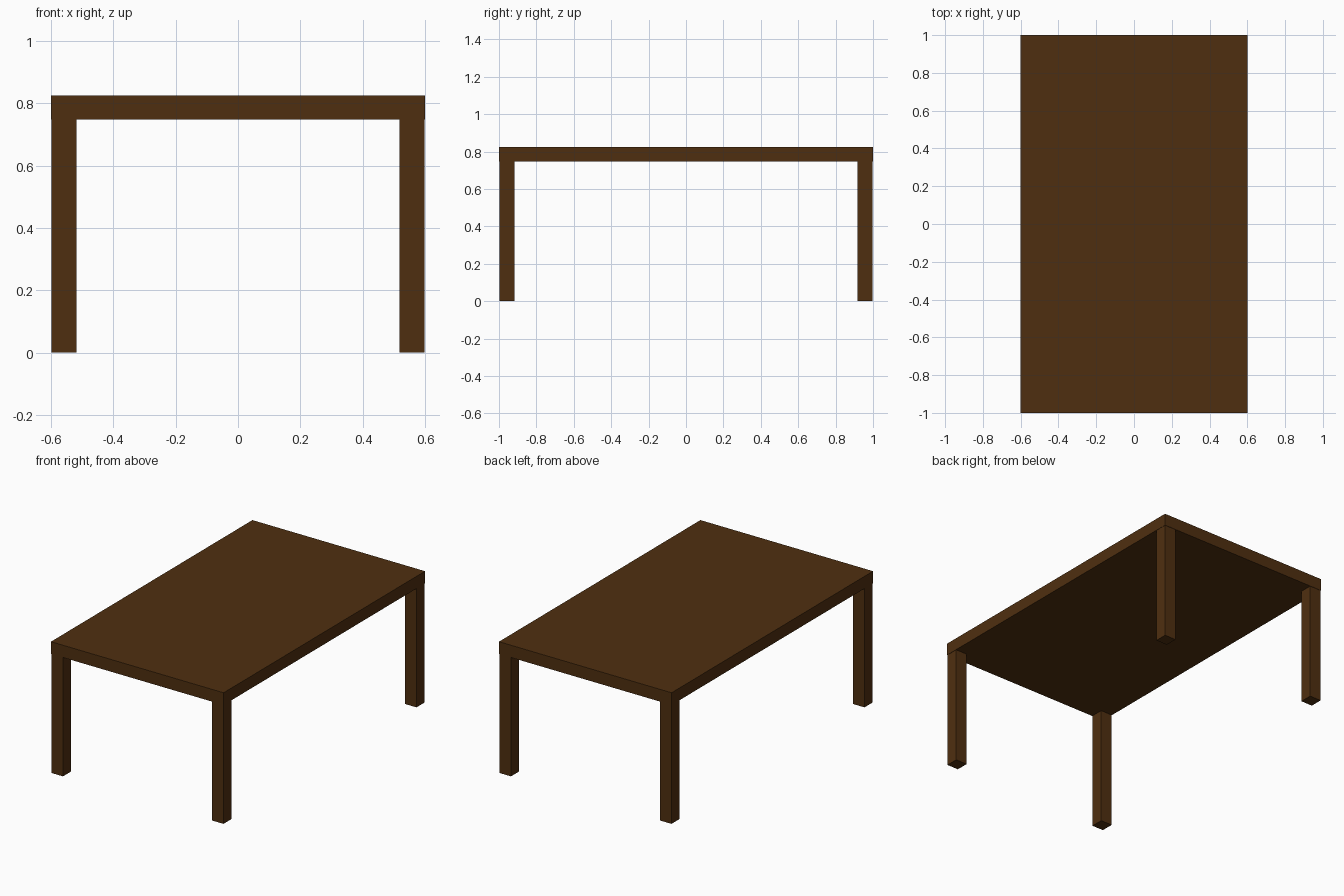
import bpy

if "Cube" in bpy.data.objects:
    bpy.data.objects.remove(bpy.data.objects["Cube"])

wood = bpy.data.materials.new("dark_brown_wood")
wood.diffuse_color = (0.078, 0.028, 0.005, 1.0)
wood.use_nodes = True
wood.node_tree.nodes["Principled BSDF"].inputs["Base Color"].default_value = wood.diffuse_color


def box(name, lo, hi):
    """Axis-aligned box between two corners."""
    centre = [(a + b) / 2 for a, b in zip(lo, hi)]
    bpy.ops.mesh.primitive_cube_add(size=1, location=centre)
    ob = bpy.context.object
    ob.name = name
    ob.scale = [b - a for a, b in zip(lo, hi)]
    bpy.ops.object.transform_apply(location=False, rotation=False, scale=True)
    ob.data.materials.append(wood)
    return ob


HALF_X, HALF_Y = 0.6, 1.0
LEG_TOP, TABLE_TOP = 0.748, 0.825
LEG, INSET = 0.08, 0.002

# Table top slab
box("table_top", (-HALF_X, -HALF_Y, LEG_TOP), (HALF_X, HALF_Y, TABLE_TOP))

# Four square legs, a hair inside the slab corners
for sx, side in ((-1, "left"), (1, "right")):
    for sy, end in ((-1, "front"), (1, "back")):
        cx = sx * (HALF_X - INSET - LEG / 2)
        cy = sy * (HALF_Y - INSET - LEG / 2)
        box(f"{end}_{side}_leg",
            (cx - LEG / 2, cy - LEG / 2, 0),
            (cx + LEG / 2, cy + LEG / 2, LEG_TOP))
